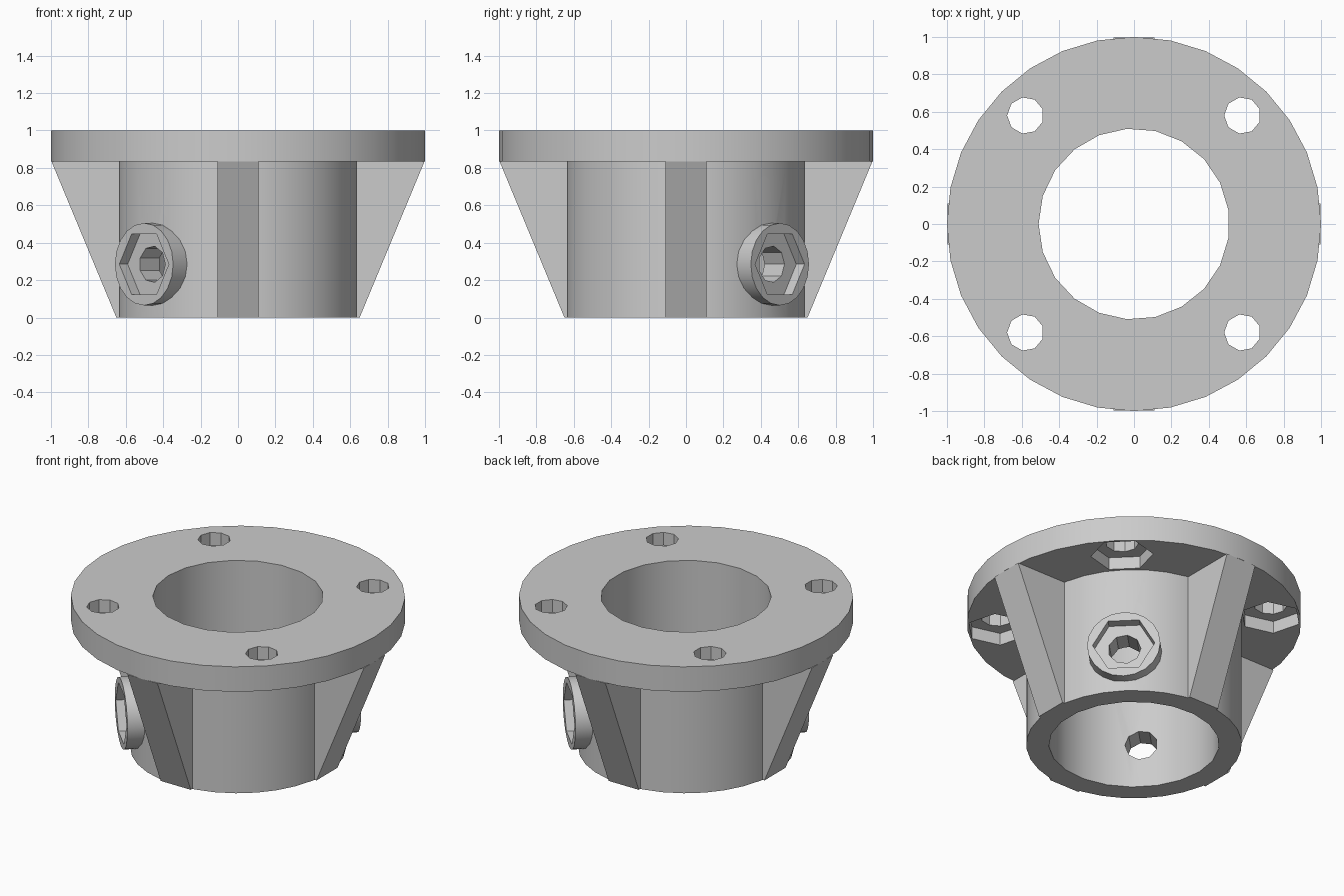
import bpy
import bmesh
from math import pi, radians
from mathutils import Matrix, Vector

if "Cube" in bpy.data.objects:
    bpy.data.objects.remove(bpy.data.objects["Cube"])

grey = bpy.data.materials.new("grey_plastic")
grey.use_nodes = True
COLOUR = (0.6, 0.6, 0.6, 1)
grey.diffuse_color = COLOUR
grey.node_tree.nodes["Principled BSDF"].inputs["Base Color"].default_value = COLOUR

FLANGE_Z, BOSS_Z = 0.835, 0.285
BOLT_R, HEX_R, HOLE_R = 0.82, 0.187, 0.098


def make_object(name, bm):
    bmesh.ops.recalc_face_normals(bm, faces=bm.faces)
    mesh = bpy.data.meshes.new(name)
    bm.to_mesh(mesh)
    bm.free()
    mesh.materials.append(grey)
    obj = bpy.data.objects.new(name, mesh)
    bpy.context.collection.objects.link(obj)
    return obj


def prism(name, radius, sides, low, high, frame=Matrix(), turn=0.0):
    """Prism along the frame's z axis, first corner at angle turn."""
    bm = bmesh.new()
    ring = [bm.verts.new(frame @ (Matrix.Rotation(turn + 2 * pi * i / sides, 4, "Z")
                                  @ Vector((radius, 0, low)))) for i in range(sides)]
    base = bm.faces.new(ring)
    top = bmesh.ops.extrude_face_region(bm, geom=[base])["geom"]
    axis = frame.to_3x3() @ Vector((0, 0, high - low))
    bmesh.ops.translate(bm, vec=axis, verts=[g for g in top if isinstance(g, bmesh.types.BMVert)])
    return make_object(name, bm)


def cut(obj, cutters):
    """Subtract the cutters, bake the result and drop the cutters."""
    for c in cutters:
        c.hide_render = True
        mod = obj.modifiers.new("cut", "BOOLEAN")
        mod.operation, mod.solver, mod.object = "DIFFERENCE", "EXACT", c
    deps = bpy.context.evaluated_depsgraph_get()
    mesh = bpy.data.meshes.new_from_object(obj.evaluated_get(deps))
    obj.modifiers.clear()
    obj.data = mesh
    for c in cutters:
        bpy.data.objects.remove(c)


def smooth(obj):
    bpy.ops.object.select_all(action="DESELECT")
    obj.select_set(True)
    bpy.context.view_layer.objects.active = obj
    bpy.ops.object.shade_smooth_by_angle(angle=radians(30))


def bore():
    return prism("bore_cutter", 0.51, 21, -0.1, 1.1, turn=pi)


def radial_frame(angle):
    """Frame at boss height whose z axis points outward and x axis sideways."""
    return (Matrix.Translation((0, 0, BOSS_Z)) @ Matrix.Rotation(angle, 4, "Z")
            @ Matrix.Rotation(pi / 2, 4, "Y") @ Matrix.Rotation(pi / 2, 4, "Z"))


# Flange with bolt holes and hexagonal nut pockets underneath
flange = prism("flange", 1.0, 32, FLANGE_Z, 1.0)
cutters = [bore()]
for k in range(4):
    a = pi / 4 + k * pi / 2
    at = Matrix.Rotation(a, 4, "Z") @ Matrix.Translation((BOLT_R, 0, 0))
    level = Matrix.Translation(at.translation)
    cutters.append(prism("bolt_cutter", HOLE_R, 9, 0.7, 1.1, level, pi))
    cutters.append(prism("nut_cutter", HEX_R, 6, 0.7, FLANGE_Z + 0.08, at, pi / 2))
cut(flange, cutters)
smooth(flange)

# Tube with two opposite set screw holes
boss_angles = (pi / 4, pi / 4 + pi)
tube = prism("tube", 0.645, 32, 0.0, FLANGE_Z)
cut(tube, [bore()] + [prism("screw_cutter", HOLE_R, 9, 0.3, 0.9, radial_frame(a))
                      for a in boss_angles])
smooth(tube)

# Set screw bosses with hexagonal pockets
for name, a in zip(("back_boss", "front_boss"), boss_angles):
    frame = radial_frame(a)
    boss = prism(name, 0.22, 20, 0.56, 0.71, frame)
    cut(boss, [prism("screw_cutter", HOLE_R, 9, 0.3, 0.9, frame),
               prism("nut_cutter", HEX_R, 6, 0.647, 0.9, frame)])
    smooth(boss)

# Tapered ribs between tube and flange
for k, name in enumerate(("left_rib", "back_rib", "right_rib", "front_rib")):
    bm = bmesh.new()
    profile = [(0.58, 0), (0.65, 0), (0.997, FLANGE_Z), (0.58, FLANGE_Z)]
    face = bm.faces.new([bm.verts.new((x, -0.11, z)) for x, z in profile])
    new = bmesh.ops.extrude_face_region(bm, geom=[face])["geom"]
    bmesh.ops.translate(bm, vec=(0, 0.22, 0),
                        verts=[g for g in new if isinstance(g, bmesh.types.BMVert)])
    bmesh.ops.rotate(bm, verts=bm.verts, matrix=Matrix.Rotation(k * pi / 2, 3, "Z"))
    make_object(name, bm)
